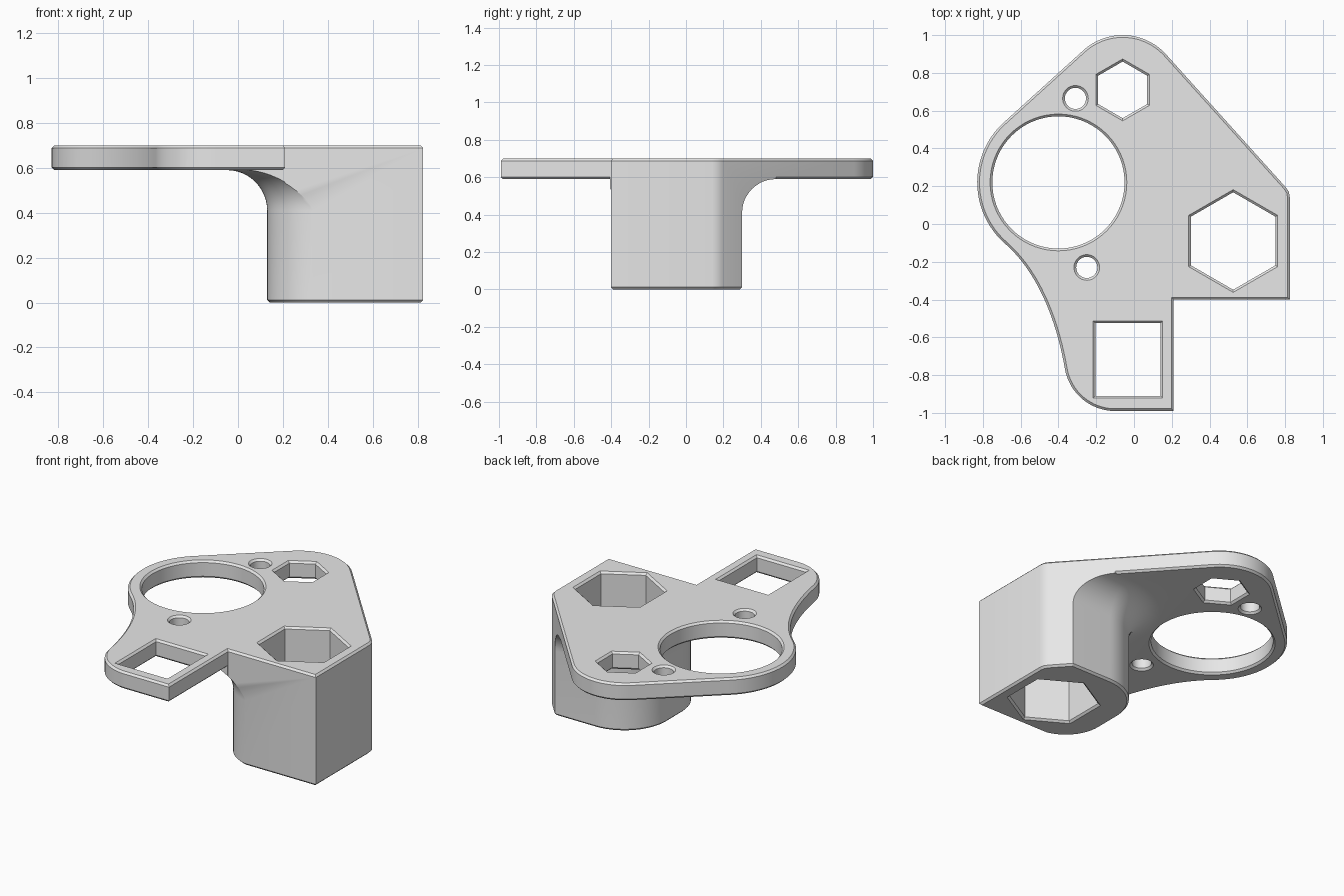
import bpy, bmesh, math
from mathutils import Vector
from mathutils.geometry import interpolate_bezier

if "Cube" in bpy.data.objects:
    bpy.data.objects.remove(bpy.data.objects["Cube"])

CH = 0.012            # edge chamfer
Z0, Z1 = 0.59, 0.70   # plate underside and top
grey = bpy.data.materials.new("light_grey")
grey.diffuse_color = (0.8, 0.8, 0.8, 1)
grey.use_nodes = True
grey.node_tree.nodes["Principled BSDF"].inputs["Base Color"].default_value = grey.diffuse_color


def arc(cx, cy, r, a0, a1, n):
    """Points on an arc, angles in degrees."""
    out = []
    for i in range(n + 1):
        a = math.radians(a0 + (a1 - a0) * i / n)
        out.append((cx + r * math.cos(a), cy + r * math.sin(a)))
    return out


def offset(pts, d):
    """Mitred offset of a counter-clockwise outline, outward if d > 0."""
    out = []
    for i, p in enumerate(pts):
        p = Vector(p)
        e1 = (p - Vector(pts[i - 1])).normalized()
        e2 = (Vector(pts[(i + 1) % len(pts)]) - p).normalized()
        n1, n2 = Vector((e1.y, -e1.x)), Vector((e2.y, -e2.x))
        out.append(p + (n1 + n2) * d / (1 + n1.dot(n2)))
    return out


def loft(name, rings):
    """Closed solid through (z, outline) rings."""
    bm = bmesh.new()
    loops = [[bm.verts.new((p[0], p[1], z)) for p in pts] for z, pts in rings]
    n = len(loops[0])
    for a, b in zip(loops, loops[1:]):
        for i in range(n):
            j = (i + 1) % n
            bm.faces.new((a[i], a[j], b[j], b[i]))
    bm.faces.new(loops[0][::-1])
    bm.faces.new(loops[-1])
    me = bpy.data.meshes.new(name)
    bm.to_mesh(me)
    bm.free()
    me.materials.append(grey)
    ob = bpy.data.objects.new(name, me)
    bpy.context.collection.objects.link(ob)
    return ob


def prism(name, pts, profile):
    return loft(name, [(z, offset(pts, d)) for z, d in profile])


def boolean(ob, tool, op):
    m = ob.modifiers.new("cut", 'BOOLEAN')
    m.operation, m.solver, m.object = op, 'EXACT', tool
    bpy.context.view_layer.objects.active = ob
    bpy.ops.object.modifier_apply(modifier=m.name)
    bpy.data.objects.remove(tool)


# Plate outline, counter-clockwise from the front right corner
waist = interpolate_bezier(Vector((-0.682, -0.105, 0)), Vector((-0.51, -0.255, 0)),
                           Vector((-0.41, -0.51, 0)), Vector((-0.366, -0.767, 0)), 20)
outline = [(0.825, -0.40), (0.825, 0.14), (0.820, 0.17), (0.803, 0.195)]
outline += arc(-0.06, 0.69, 0.31, 42, 130, 20)
outline += arc(-0.40, 0.22, 0.43, 130, 229, 24)
outline += [(p.x, p.y) for p in waist[1:-1]]
outline += arc(-0.10, -0.72, 0.27, 190, 270, 16)
outline += [(0.21, -0.99), (0.21, -0.40)]


# Socket leg with rounded left side, flaring into the plate
def leg_ring(d):
    x0, y0, y1, rb, rf = 0.13, -0.405, 0.30, 0.30, 0.25
    end = 180 + math.degrees(math.asin(min(1, rf / (rf + max(d, 0)))))
    pts = [(1.0, y0 - min(d, 0)), (1.0, y1 + d)]
    pts += arc(x0 + rb, y1 - rb, rb + d, 90, 180, 20)
    pts += arc(x0 + rf, y0 + rf, rf + d, 180, end, 20)
    return pts


R = 0.18
rings = [(0, leg_ring(-CH)), (CH, leg_ring(0))]
for i in range(13):
    a = math.radians(90 * i / 12)
    rings.append((Z0 - R + R * math.sin(a), leg_ring(R * (1 - math.cos(a)))))
rings.append((0.65, leg_ring(R)))
body = loft("bracket_body", rings)

# Plate slab, then trim everything to the outline
slab = prism("plate_slab", outline, [(Z0, -CH), (Z0 + 0.032, 0.02), (0.8, 0.02)])
boolean(body, slab, 'UNION')
trim = prism("outline_trim", outline, [(0, -CH), (CH, 0), (Z1 - CH, 0), (Z1, -CH)])
boolean(body, trim, 'INTERSECT')

# Chamfered openings: round, hexagonal and rectangular
top = [(Z1 - CH, 0), (Z1 + 0.02, CH + 0.02)]
through = [(Z0 - 0.02, CH + 0.02), (Z0 + CH, 0)] + top
deep = [(-0.02, CH + 0.02), (CH, 0)] + top
openings = [
    ("large_round_hole", arc(-0.40, 0.22, 0.35, 0, 360, 72)[:-1], through),
    ("back_small_hole", arc(-0.31, 0.665, 0.056, 0, 360, 32)[:-1], through),
    ("front_small_hole", arc(-0.25, -0.23, 0.056, 0, 360, 32)[:-1], through),
    ("small_hex_hole", arc(-0.06, 0.71, 0.15, 30, 390, 6)[:-1], through),
    ("hex_socket", arc(0.525, -0.09, 0.258, 30, 390, 6)[:-1], deep),
    ("square_hole", [(-0.205, -0.91), (0.14, -0.91), (0.14, -0.525), (-0.205, -0.525)], through),
]
for name, pts, profile in openings:
    boolean(body, prism(name, pts, profile), 'DIFFERENCE')

bpy.ops.object.select_all(action='DESELECT')
body.select_set(True)
bpy.context.view_layer.objects.active = body
bpy.ops.object.shade_smooth_by_angle(angle=math.radians(30))
